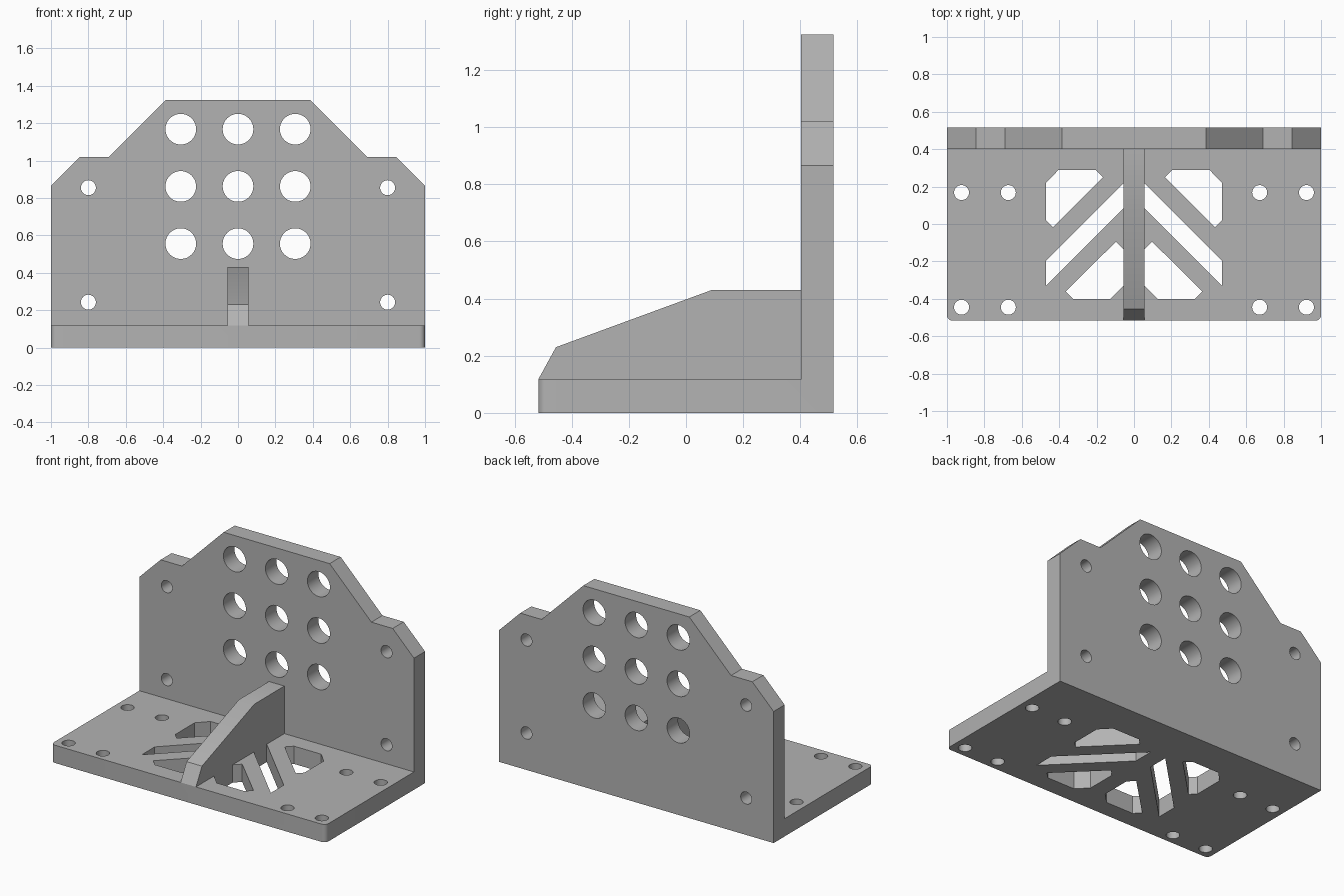
import bpy, bmesh
from math import cos, sin, tau, radians
from mathutils import Vector

cube = bpy.data.objects.get("Cube")
if cube:
    bpy.data.objects.remove(cube, do_unlink=True)

grey = bpy.data.materials.new("mid grey")
grey.use_nodes = True
colour = (0.45, 0.45, 0.45, 1)
grey.diffuse_color = colour
grey.node_tree.nodes["Principled BSDF"].inputs["Base Color"].default_value = colour

HALF_W, DEPTH, WALL_Y = 1.0, 0.517, 0.402
BASE_T, TOP, RIB = 0.117, 1.324, 0.056


def prism(bm, points, axis, lo, hi):
    """Extrude a 2D outline along an axis; the outline uses the other two axes in order."""
    def place(p, d):
        c = list(p)
        c.insert("xyz".index(axis), d)
        return Vector(c)
    face = bm.faces.new([bm.verts.new(place(p, lo)) for p in points])
    out = bmesh.ops.extrude_face_region(bm, geom=[face])["geom"]
    verts = [v for v in out if isinstance(v, bmesh.types.BMVert)]
    bmesh.ops.translate(bm, verts=verts, vec=place((0, 0), hi - lo))


def circle(x, y, r, n=48):
    return [(x + r * cos(tau * i / n), y + r * sin(tau * i / n)) for i in range(n)]


def make(name, bm):
    bmesh.ops.recalc_face_normals(bm, faces=bm.faces[:])
    mesh = bpy.data.meshes.new(name)
    bm.to_mesh(mesh)
    bm.free()
    mesh.materials.append(grey)
    ob = bpy.data.objects.new(name, mesh)
    bpy.context.collection.objects.link(ob)
    return ob


def combine(target, other, operation):
    """Apply a boolean and discard the second object."""
    mod = target.modifiers.new(operation, 'BOOLEAN')
    mod.operation, mod.object, mod.solver = operation, other, 'EXACT'
    bpy.context.view_layer.update()
    mesh = bpy.data.meshes.new_from_object(
        target.evaluated_get(bpy.context.evaluated_depsgraph_get()))
    target.modifiers.clear()
    target.data = mesh
    bpy.data.objects.remove(other, do_unlink=True)


# L-shaped body with rounded front corners
bm = bmesh.new()
prism(bm, [(-DEPTH, 0), (DEPTH, 0), (DEPTH, TOP), (WALL_Y, TOP),
           (WALL_Y, BASE_T), (-DEPTH, BASE_T)], 'x', -HALF_W, HALF_W)
corners = [e for e in bm.edges if all(v.co.y < -0.5 for v in e.verts)
           and abs(e.verts[0].co.z - e.verts[1].co.z) > 0.01]
bmesh.ops.bevel(bm, geom=corners, offset=0.03, segments=6, profile=0.5, affect='EDGES')
bracket = make("angle_bracket", bm)

# Central gusset rib
bm = bmesh.new()
prism(bm, [(-DEPTH, BASE_T), (-0.455, 0.23), (0.09, 0.43), (0.45, 0.43),
           (0.45, 0.06), (-0.48, 0.06), (-0.48, BASE_T)], 'x', -RIB, RIB)
combine(bracket, make("gusset_rib", bm), 'UNION')

# Cutters for stepped shoulders, holes and base pockets
bm = bmesh.new()
shoulder = [(1.2, 0.667), (0.845, 1.02), (0.69, 1.02), (0.286, 1.424), (1.2, 1.424)]
pockets = [
    [(0.47, 0.22), (0.403, 0.29), (0.205, 0.29), (0.165, 0.25), (0.433, -0.018), (0.47, 0.019)],
    [(0.47, -0.195), (RIB, 0.219), (RIB, 0.084), (0.47, -0.33)],
    [(0.365, -0.36), (0.097, -0.095), (RIB, -0.136), (RIB, -0.33), (0.126, -0.4), (0.325, -0.4)],
]
for s in (-1, 1):
    prism(bm, [(s * x, z) for x, z in shoulder], 'y', 0.3, 0.7)
    for z in (0.243, 0.855):
        prism(bm, circle(s * 0.8, z, 0.04), 'y', 0.3, 0.7)
    for x in (0.672, 0.922):
        for y in (-0.445, 0.168):
            prism(bm, circle(s * x, y, 0.04), 'z', -0.1, 0.2)
    for pocket in pockets:
        prism(bm, [(s * x, y) for x, y in pocket], 'z', -0.1, 0.2)
for x in (-0.306, 0, 0.306):
    for z in (0.556, 0.862, 1.168):
        prism(bm, circle(x, z, 0.082), 'y', 0.3, 0.7)
combine(bracket, make("cutters", bm), 'DIFFERENCE')

# Smooth the hole walls, keep machined edges sharp
bpy.ops.object.select_all(action='DESELECT')
bracket.select_set(True)
bpy.context.view_layer.objects.active = bracket
bpy.ops.object.shade_smooth_by_angle(angle=radians(25))
